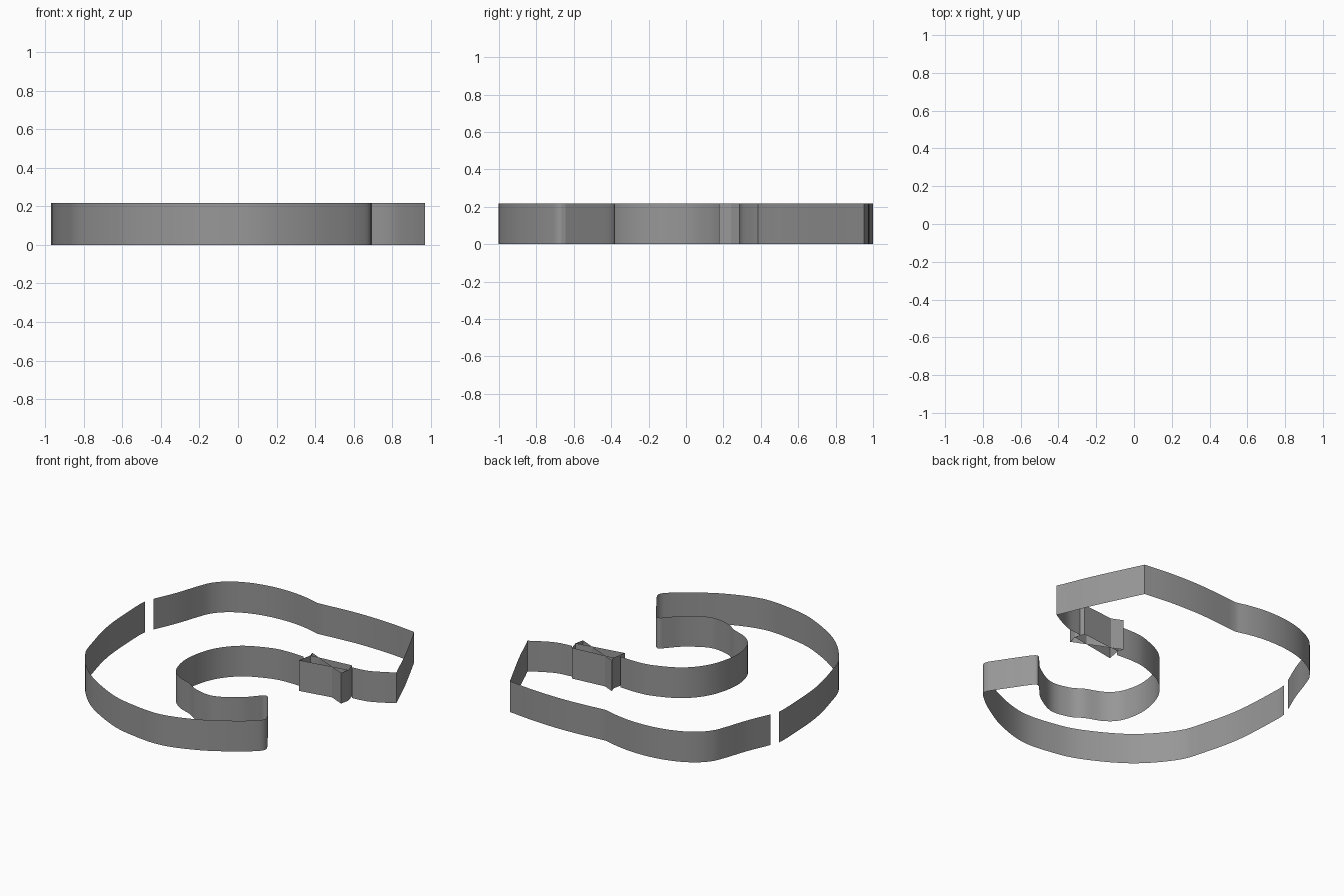
import bpy, bmesh
from mathutils import Vector

if "Cube" in bpy.data.objects:
    bpy.data.objects.remove(bpy.data.objects["Cube"])

H = 0.217  # wall height
grey = bpy.data.materials.new("dark_grey")
grey.diffuse_color = (.31, .31, .31, 1)
grey.use_nodes = True
grey.node_tree.nodes["Principled BSDF"].inputs["Base Color"].default_value = grey.diffuse_color


def smooth_path(pts, n=5):
    """Catmull-Rom samples through the points."""
    p = [Vector(q) for q in pts]
    if len(p) == 2:
        return p
    p = [2 * p[0] - p[1]] + p + [2 * p[-1] - p[-2]]
    out = []
    for a, b, c, d in zip(p, p[1:], p[2:], p[3:]):
        for i in range(n):
            t = i / n
            out.append(0.5 * (2 * b + (c - a) * t + (2 * a - 5 * b + 4 * c - d) * t * t
                              + (3 * b - a - 3 * c + d) * t ** 3))
    return out + [p[-2]]


def wall(name, *runs):
    """Thin upright ribbon; each run is smooth, corners are sharp between runs."""
    path = []
    for run in runs:
        s = smooth_path(run)
        path += s[1:] if path else s
    bm = bmesh.new()
    cols = [(bm.verts.new((x, y, 0)), bm.verts.new((x, y, H))) for x, y in path]
    for a, b in zip(cols, cols[1:]):
        bm.faces.new((a[0], b[0], b[1], a[1]))
    me = bpy.data.meshes.new(name)
    bm.to_mesh(me)
    bm.free()
    me.materials.append(grey)
    ob = bpy.data.objects.new(name, me)
    bpy.context.collection.objects.link(ob)
    bpy.context.view_layer.objects.active = ob
    bpy.ops.object.select_all(action='DESELECT')
    ob.select_set(True)
    bpy.ops.object.shade_smooth_by_angle(angle=0.6)
    return ob


BEND, P, Q = (-.045, .957), (.71, .953), (.97, .385)

# right end and back wall up to the gap
wall("back_wall",
     [Q, (.945, .44), (.86, .64), P],
     [P, (.5, .975), (.25, .98), BEND],
     [BEND, (-.16, .985), (-.29, 1.0), (-.44, .993), (-.58, .96), (-.70, .90),
      (-.78, .82), (-.822, .725), (-.875, .57), (-.946, .405)])

# front wall from the gap to the pointed tip
wall("front_wall",
     [(-.967, .343), (-.97, .25), (-.95, -.08), (-.89, -.345), (-.818, -.54), (-.62, -.763),
      (-.34, -.927), (-.13, -.985), (.1, -1.0), (.34, -.925), (.54, -.81), (.65, -.725),
      (.685, -.68), (.68, -.645)])

# short return at the tip and the inner curl
wall("inner_curl",
     [(.68, -.645), (.59, -.51), (.51, -.395), (.475, -.385), (.44, -.42), (.36, -.50),
      (.21, -.58), (.07, -.562), (-.02, -.51), (-.14, -.46), (-.22, -.37), (-.25, -.2),
      (-.2, 0), (-.08, .145), (.09, .225), (.21, .245), (.345, .24)])

# crossing clasp walls
A, B, C, E, F, G = (.352, .18), (.695, .24), (.356, .32), (.682, .176), (.675, .31), (.37, .28)
wall("clasp_front", [G, A], [A, B], [B, F])
wall("clasp_back", [F, G])
wall("clasp_diagonal", [G, C], [C, E], [E, B])

# last stretch to the right corner
wall("corner_link", [(.69, .285), (.80, .30), (.90, .345), Q])
